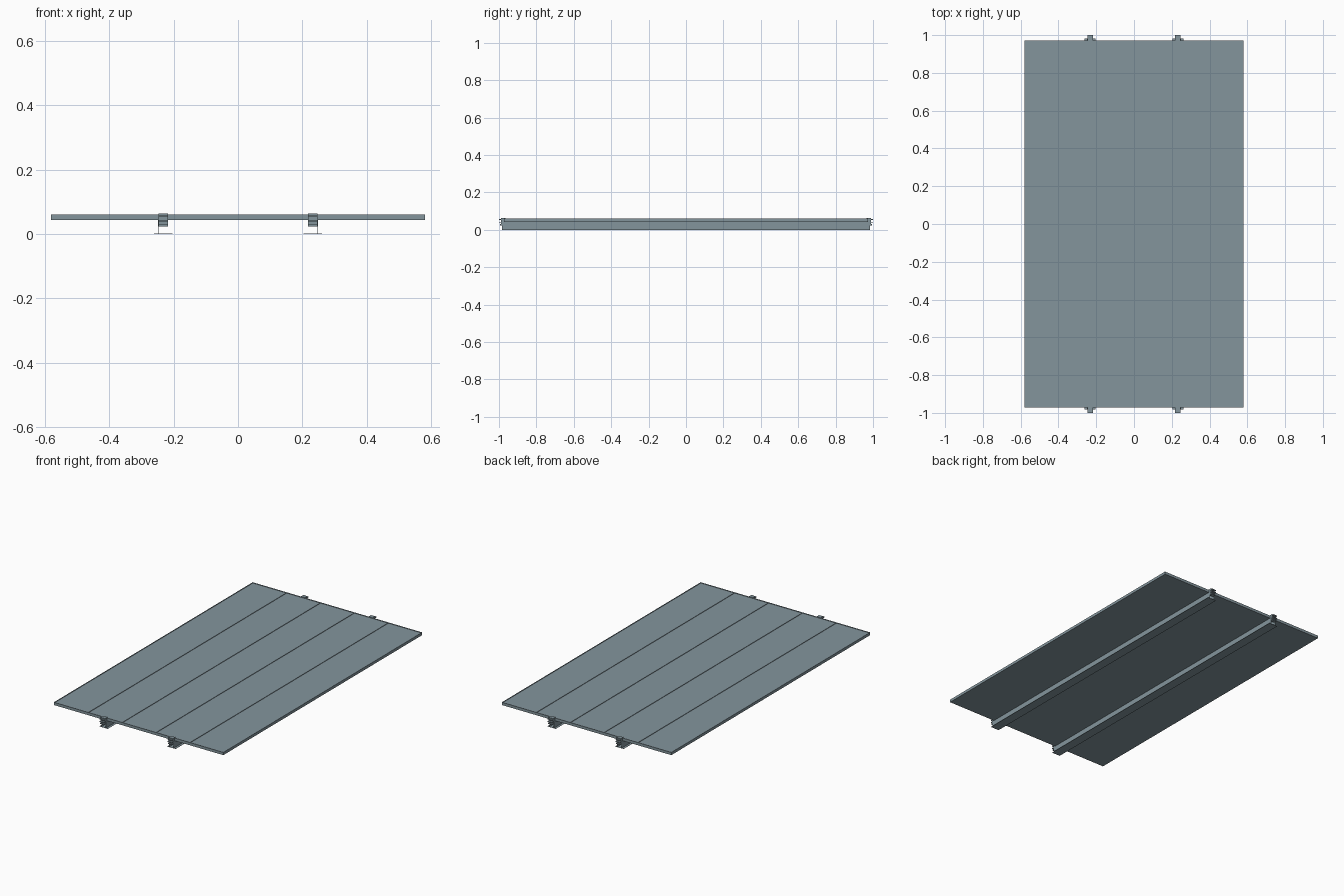
import bpy, bmesh

if "Cube" in bpy.data.objects:
    bpy.data.objects.remove(bpy.data.objects["Cube"])

RAIL_X = 0.232
PANEL_W = 0.232

# Blue-grey finish shared by every part
finish = bpy.data.materials.new("blue_grey")
finish.diffuse_color = (0.23, 0.30, 0.335, 1)
finish.use_nodes = True
finish.node_tree.nodes["Principled BSDF"].inputs["Base Color"].default_value = finish.diffuse_color


def mesh_object(name, bm):
    bmesh.ops.recalc_face_normals(bm, faces=bm.faces)
    me = bpy.data.meshes.new(name)
    bm.to_mesh(me)
    bm.free()
    me.materials.append(finish)
    ob = bpy.data.objects.new(name, me)
    bpy.context.collection.objects.link(ob)
    return ob


def extrude_profile(name, points, direction):
    """Extrude a closed outline of 3D points along a vector."""
    bm = bmesh.new()
    face = bm.faces.new([bm.verts.new(p) for p in points])
    out = bmesh.ops.extrude_face_region(bm, geom=[face])
    moved = [g for g in out["geom"] if isinstance(g, bmesh.types.BMVert)]
    bmesh.ops.translate(bm, verts=moved, vec=direction)
    return mesh_object(name, bm)


def framed_panel(name, cx):
    """Flat panel with a thin raised rim around a slightly sunken face."""
    bm = bmesh.new()
    bmesh.ops.create_cube(bm, size=1)
    for v in bm.verts:
        v.co = (cx + v.co.x * PANEL_W, v.co.y * 1.944, 0.0515 + v.co.z * 0.017)
    bm.normal_update()
    top = max(bm.faces, key=lambda f: f.normal.z)
    bmesh.ops.inset_region(bm, faces=[top], thickness=0.005)
    out = bmesh.ops.extrude_face_region(bm, geom=[top])
    moved = [g for g in out["geom"] if isinstance(g, bmesh.types.BMVert)]
    bmesh.ops.translate(bm, verts=moved, vec=(0, 0, -0.003))
    if top.is_valid:
        bmesh.ops.delete(bm, geom=[top], context="FACES_ONLY")
    return mesh_object(name, bm)


# Five long panels side by side
for i in range(5):
    framed_panel(f"panel_{i + 1}", (i - 2) * PANEL_W)

# Rails: wide thin base plate carrying a hollow channel
t = 0.001
base = [(-0.029, 0), (0.029, 0), (0.029, t), (-0.029, t)]
channel = [(-0.0155, t), (-0.0155, 0.043), (0.0155, 0.043), (0.0155, t),
           (0.0145, t), (0.0145, 0.042), (-0.0145, 0.042), (-0.0145, t)]
for side, name in ((-1, "left"), (1, "right")):
    cx = side * RAIL_X
    for part, outline in (("base", base), ("channel", channel)):
        extrude_profile(f"{name}_rail_{part}", [(cx + x, -0.983, z) for x, z in outline],
                        (0, 1.966, 0))

# End clamps: upright web gripping the panel edge, with outward fins
clamp = [(0.966, 0.060), (0.966, 0.063), (0.990, 0.063), (0.990, 0.058), (1.0, 0.058),
         (1.0, 0.053), (0.988, 0.053), (0.988, 0.043), (1.0, 0.043), (1.0, 0.038),
         (0.988, 0.038), (0.988, 0.030), (0.994, 0.030), (0.994, 0.024),
         (0.973, 0.024), (0.973, 0.060)]
for sx, xn in ((-1, "left"), (1, "right")):
    for sy, yn in ((-1, "front"), (1, "back")):
        extrude_profile(f"{yn}_{xn}_clamp",
                        [(sx * RAIL_X - 0.015, sy * y, z) for y, z in clamp],
                        (0.03, 0, 0))
